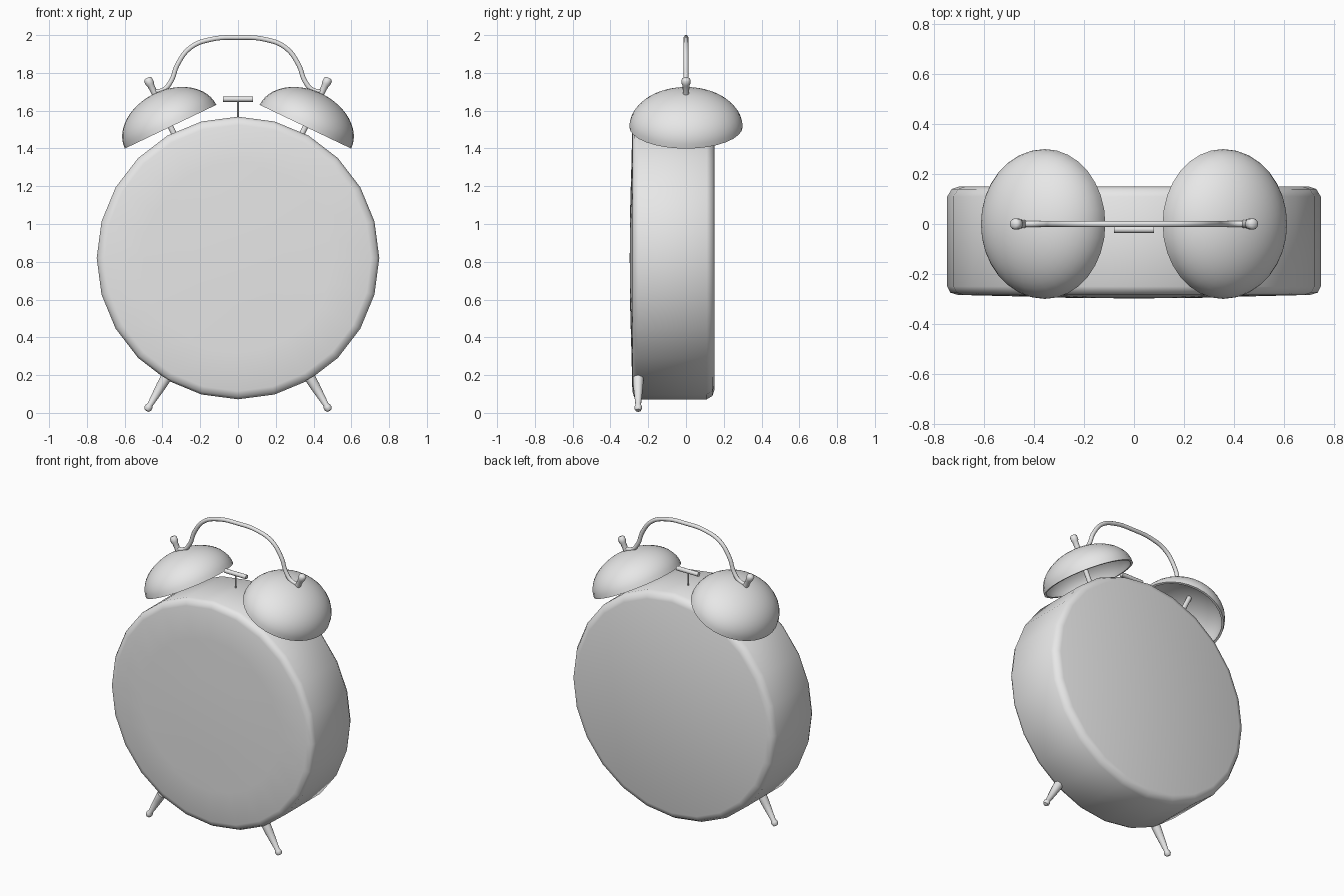
import bpy
import math
from mathutils import Vector, Matrix

cube = bpy.data.objects.get("Cube")
if cube:
    bpy.data.objects.remove(cube, do_unlink=True)

grey = bpy.data.materials.new("light grey")
grey.use_nodes = True
COLOUR = (0.8, 0.8, 0.8, 1)
grey.diffuse_color = COLOUR
grey.node_tree.nodes["Principled BSDF"].inputs["Base Color"].default_value = COLOUR


def lathe(name, profile, origin, axis, sides=16, width=1.0, sharp=50):
    """Turn (radius, distance along axis) points around an axis; radius 0 makes a pole."""
    z = Vector(axis).normalized()
    y = Vector((0, 0, 1)) if abs(z.y) > 0.9 else Vector((0, 1, 0))
    x = y.cross(z).normalized()
    frame = Matrix((x, z.cross(x), z)).transposed()
    verts, rings, faces = [], [], []
    for r, h in profile:
        n = sides if r > 0 else 1
        rings.append([len(verts) + i % n for i in range(sides)])
        for i in range(n):
            a = math.tau * i / sides
            local = Vector((r * math.cos(a) * width, r * math.sin(a), h))
            verts.append(Vector(origin) + frame @ local)
    for low, high in zip(rings, rings[1:]):
        for i in range(sides):
            j = (i + 1) % sides
            quad = [low[i], low[j], high[j], high[i]]
            faces.append(list(dict.fromkeys(quad)))
    mesh = bpy.data.meshes.new(name)
    mesh.from_pydata(verts, [], faces)
    mesh.materials.append(grey)
    mesh.shade_smooth()
    mesh.set_sharp_from_angle(angle=math.radians(sharp))
    obj = bpy.data.objects.new(name, mesh)
    bpy.context.collection.objects.link(obj)
    return obj


def rod(name, start, end, r1, r2, sides=12):
    start, end = Vector(start), Vector(end)
    length = (end - start).length
    profile = [(0, 0), (r1, 0), (r2, length), (0, length)]
    return lathe(name, profile, start, end - start, sides)


# Drum body with bevelled rims and a slightly domed front, axis towards the front
body = [(0, -0.15), (0.70, -0.15), (0.73, -0.14), (0.748, -0.11),
        (0.748, 0.25), (0.735, 0.275), (0.705, 0.284),
        (0.5, 0.289), (0.25, 0.296), (0, 0.298)]
lathe("clock_body", body, (0, 0, 0.82), (0, -1, 0), sides=24, sharp=60)

# Bell cross-section: outer dome, rim, inner dome
STEPS = 12
quarter = [math.pi / 2 * i / STEPS for i in range(STEPS + 1)]
outer = [(0.3 * math.cos(a), 0.195 * math.sin(a)) for a in quarter[:-1]] + [(0, 0.195)]
inner = [(0.285 * math.cos(a), 0.18 * math.sin(a)) for a in quarter[:-1]] + [(0, 0.18)]
bell = inner[::-1] + outer

for side, word in ((1, "left"), (-1, "right")):
    axis = Vector((0.43 * side, 0, 0.9)).normalized()
    centre = Vector((0.357 * side, 0, 1.515))
    lathe(word + "_bell", bell, centre, axis, sides=32, width=0.895)
    rod(word + "_bell_post", centre - axis * 0.08, centre + axis * 0.19, 0.015, 0.015)

    # Knob on top of the bell
    knob = [(0, 0), (0.016, 0), (0.018, 0.06), (0.023, 0.07),
            (0.023, 0.095), (0.014, 0.104), (0, 0.105)]
    lathe(word + "_bell_knob", knob, centre + axis * 0.182, axis, sides=12)

    # Tapered leg with a ball foot
    leg = [(0, 0), (0.029, 0), (0.026, 0.05), (0.015, 0.165), (0.020, 0.175),
           (0.021, 0.187), (0.014, 0.2), (0, 0.203)]
    lathe(word + "_leg", leg, (0.382 * side, -0.253, 0.185), (0.53 * side, 0, -0.9), sides=12)

# Hammer between the bells
rod("hammer_stem", (0, -0.022, 1.55), (0, -0.022, 1.66), 0.005, 0.005, 8)
rod("hammer_bar", (-0.08, -0.022, 1.661), (0.08, -0.022, 1.661), 0.014, 0.014)

# Carrying handle swept along a smooth path
half = [(0.445, 1.70), (0.395, 1.71), (0.355, 1.755), (0.32, 1.845),
        (0.25, 1.935), (0.14, 1.978), (0, 1.987)]
path = [(-x, z) for x, z in half] + half[-2::-1]
curve = bpy.data.curves.new("handle", "CURVE")
curve.dimensions = "3D"
curve.bevel_depth = 0.013
curve.bevel_resolution = 3
curve.resolution_u = 6
curve.use_fill_caps = True
spline = curve.splines.new("BEZIER")
spline.bezier_points.add(len(path) - 1)
for point, (x, z) in zip(spline.bezier_points, path):
    point.co = (x, 0, z)
    point.handle_left_type = point.handle_right_type = "AUTO"
curve.materials.append(grey)
handle = bpy.data.objects.new("carrying_handle", curve)
bpy.context.collection.objects.link(handle)
